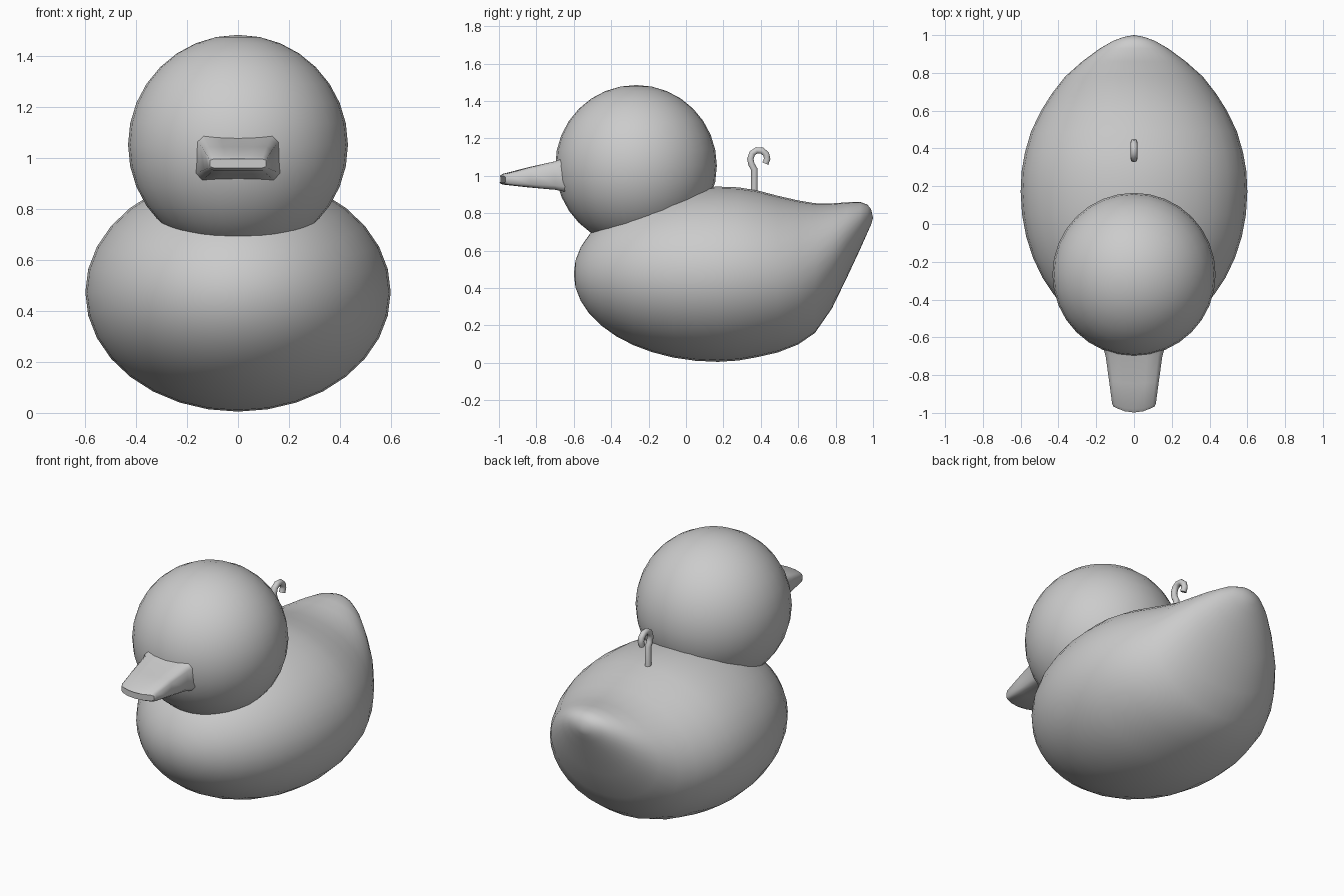
import bpy, bmesh
from math import sin, cos, pi

if "Cube" in bpy.data.objects:
    bpy.data.objects.remove(bpy.data.objects["Cube"])


def finish(obj, angle=60):
    bpy.ops.object.select_all(action='DESELECT')
    obj.select_set(True)
    bpy.context.view_layer.objects.active = obj
    bpy.ops.object.shade_smooth_by_angle(angle=angle * pi / 180)


def loft(name, rings, start=None, end=None, angle=60):
    """Skin closed rings of points; close each end with a pole or a cap."""
    bm = bmesh.new()
    loops = [[bm.verts.new(p) for p in ring] for ring in rings]
    n = len(loops[0])
    for a, b in zip(loops, loops[1:]):
        for i in range(n):
            j = (i + 1) % n
            bm.faces.new((a[i], a[j], b[j], b[i]))
    for loop, pole in ((loops[0], start), (loops[-1], end)):
        if pole is None:
            bm.faces.new(loop)
        else:
            p = bm.verts.new(pole)
            for i in range(n):
                bm.faces.new((loop[i], loop[(i + 1) % n], p))
    bmesh.ops.recalc_face_normals(bm, faces=bm.faces)
    me = bpy.data.meshes.new(name)
    bm.to_mesh(me)
    bm.free()
    obj = bpy.data.objects.new(name, me)
    bpy.context.collection.objects.link(obj)
    finish(obj, angle)
    return obj


# Body: ellipsoid front, rear sections (y, bottom, top, half width) rise into the tail
sections = []
for k in range(1, 11):
    t = k * pi / 20
    s = sin(t)
    sections.append((0.17 - 0.77 * cos(t), 0.475 - 0.47 * s, 0.475 + 0.467 * s, 0.6 * s))
sections += [
    (0.28, 0.012, 0.938, 0.595), (0.38, 0.03, 0.922, 0.577), (0.49, 0.055, 0.893, 0.545),
    (0.60, 0.098, 0.868, 0.492), (0.69, 0.16, 0.853, 0.435), (0.78, 0.29, 0.852, 0.365),
    (0.86, 0.455, 0.858, 0.275), (0.93, 0.605, 0.86, 0.18), (0.97, 0.695, 0.846, 0.11),
    (0.99, 0.74, 0.82, 0.055)]
N = 32
rings = [[(w * cos(2 * pi * i / N), y, (b + t) / 2 + (t - b) / 2 * sin(2 * pi * i / N))
          for i in range(N)] for y, b, t, w in sections]
loft("body", rings, (0, -0.6, 0.475), (0, 1.0, 0.775))

# Head
bpy.ops.mesh.primitive_uv_sphere_add(segments=32, ring_count=16, radius=0.432,
                                     location=(0, -0.267, 1.053))
head = bpy.context.object
head.name = "head"
finish(head)

# Beak: flat tapering bill with a slightly rounded front edge
# (side y, extra reach at the centre, bottom, top, half width)
bill = [(-0.55, 0, 0.90, 1.14, 0.19), (-0.65, 0, 0.915, 1.095, 0.165),
        (-0.70, 0, 0.925, 1.077, 0.15), (-0.83, 0.015, 0.938, 1.045, 0.132),
        (-0.95, 0.03, 0.953, 1.01, 0.116), (-0.965, 0.033, 0.962, 0.998, 0.11)]
cols = [-1, -0.85, -0.45, 0, 0.45, 0.85, 1]
beak_rings = []
for y, reach, b, t, w in bill:
    mid, h = (b + t) / 2, (t - b) / 2
    lower = [(u * w, y - reach * (1 - u * u), mid - h * (0.7 if abs(u) == 1 else 1)) for u in cols]
    upper = [(u * w, y - reach * (1 - u * u), mid + h * (0.7 if abs(u) == 1 else 1)) for u in cols[::-1]]
    beak_rings.append(lower + upper)
loft("beak", beak_rings, angle=50)

# Hook on the back: bent round wire
path = [(0.365, 0.88), (0.365, 1.035), (0.35, 1.06), (0.344, 1.09), (0.354, 1.12),
        (0.378, 1.136), (0.407, 1.134), (0.429, 1.115), (0.434, 1.09), (0.424, 1.065)]
cu = bpy.data.curves.new("hook", 'CURVE')
cu.dimensions = '3D'
cu.bevel_depth = 0.018
cu.bevel_resolution = 3
cu.use_fill_caps = True
sp = cu.splines.new('POLY')
sp.points.add(len(path) - 1)
for p, (y, z) in zip(sp.points, path):
    p.co = (0, y, z, 1)
hook = bpy.data.objects.new("hook", cu)
bpy.context.collection.objects.link(hook)
bpy.ops.object.select_all(action='DESELECT')
hook.select_set(True)
bpy.context.view_layer.objects.active = hook
bpy.ops.object.convert(target='MESH')
finish(bpy.context.object)
